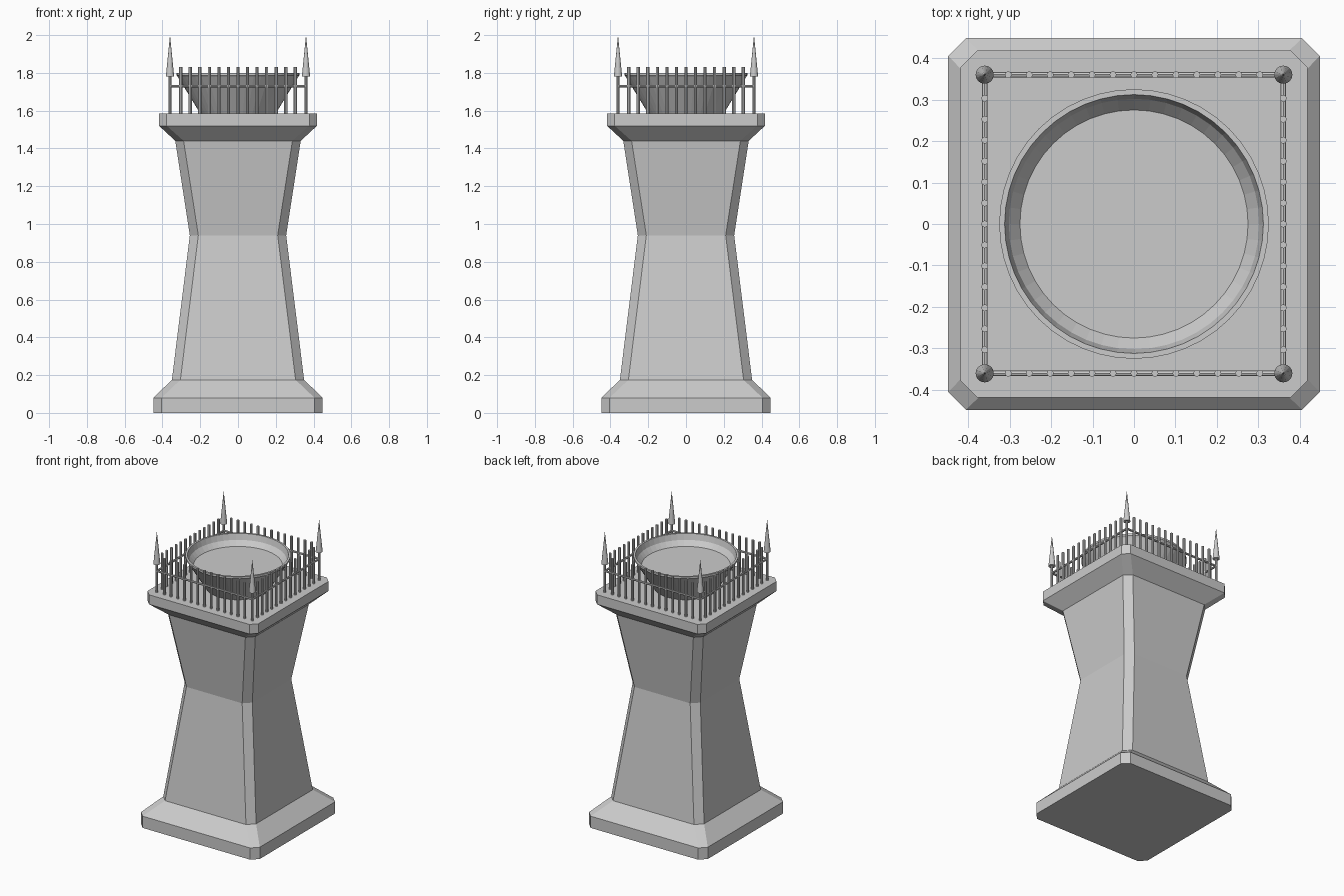
import bpy
import bmesh
import math
from mathutils import Vector

if "Cube" in bpy.data.objects:
    bpy.data.objects.remove(bpy.data.objects["Cube"])

def finish(bm, name):
    bmesh.ops.recalc_face_normals(bm, faces=bm.faces)
    me = bpy.data.meshes.new(name)
    bm.to_mesh(me)
    bm.free()
    ob = bpy.data.objects.new(name, me)
    bpy.context.collection.objects.link(ob)
    return ob

def loft(name, rings):
    """Closed solid from stacked rings of points."""
    bm = bmesh.new()
    loops = [[bm.verts.new(p) for p in r] for r in rings]
    for a, b in zip(loops, loops[1:]):
        n = len(a)
        for i in range(n):
            bm.faces.new((a[i], a[(i + 1) % n], b[(i + 1) % n], b[i]))
    bm.faces.new(loops[0][::-1])
    bm.faces.new(loops[-1])
    return finish(bm, name)

def chamfered(h, f, z):
    """Square of half width h whose flat sides reach f."""
    return [(h, -f, z), (h, f, z), (f, h, z), (-f, h, z),
            (-h, f, z), (-h, -f, z), (-f, -h, z), (f, -h, z)]

def circle(r, z, n=48):
    return [(r * math.cos(2 * math.pi * i / n), r * math.sin(2 * math.pi * i / n), z)
            for i in range(n)]

def rod(bm, a, b, r1, r2, sides):
    a, b = Vector(a), Vector(b)
    d = b - a
    m = d.to_track_quat('Z', 'Y').to_matrix().to_4x4()
    m.translation = (a + b) / 2
    bmesh.ops.create_cone(bm, cap_ends=True, segments=sides, radius1=r1,
                          radius2=r2, depth=d.length, matrix=m)

# Plinth, waisted shaft and cap
loft("base", [chamfered(.448, .405, 0), chamfered(.448, .405, .08), chamfered(.35, .305, .175)])
loft("shaft", [chamfered(.35, .305, .175), chamfered(.255, .21, .94), chamfered(.332, .288, 1.44)])
loft("cap", [chamfered(.332, .288, 1.44), chamfered(.418, .378, 1.52), chamfered(.418, .378, 1.585)])

# Shallow bowl
profile = [(.2, 1.585), (.317, 1.777), (.325, 1.787), (.325, 1.8), (.312, 1.8),
           (.302, 1.76), (.275, 1.728)]
bowl = loft("bowl", [circle(r, z) for r, z in profile])

# Railing: corner posts with spikes, rails and balusters
E, TOP = .36, 1.585
corners = [(-E, -E), (E, -E), (E, E), (-E, E)]
posts, spikes, rails, bars = (bmesh.new() for _ in range(4))
for i, (x, y) in enumerate(corners):
    rod(posts, (x, y, TOP), (x, y, 1.785), .008, .008, 8)
    rod(spikes, (x, y, 1.78), (x, y, 2.0), .022, 0, 16)
    x2, y2 = corners[(i + 1) % 4]
    rod(rails, (x, y, 1.73), (x2, y2, 1.73), .007, .007, 8)
    for k in range(13):
        t = .5 + (k - 6) * .0505 / (2 * E)
        px, py = x + (x2 - x) * t, y + (y2 - y) * t
        rod(bars, (px, py, TOP), (px, py, 1.83), .0085, .0085, 8)
finish(posts, "corner_posts")
finish(spikes, "corner_spikes")
finish(rails, "rails")
finish(bars, "balusters")
